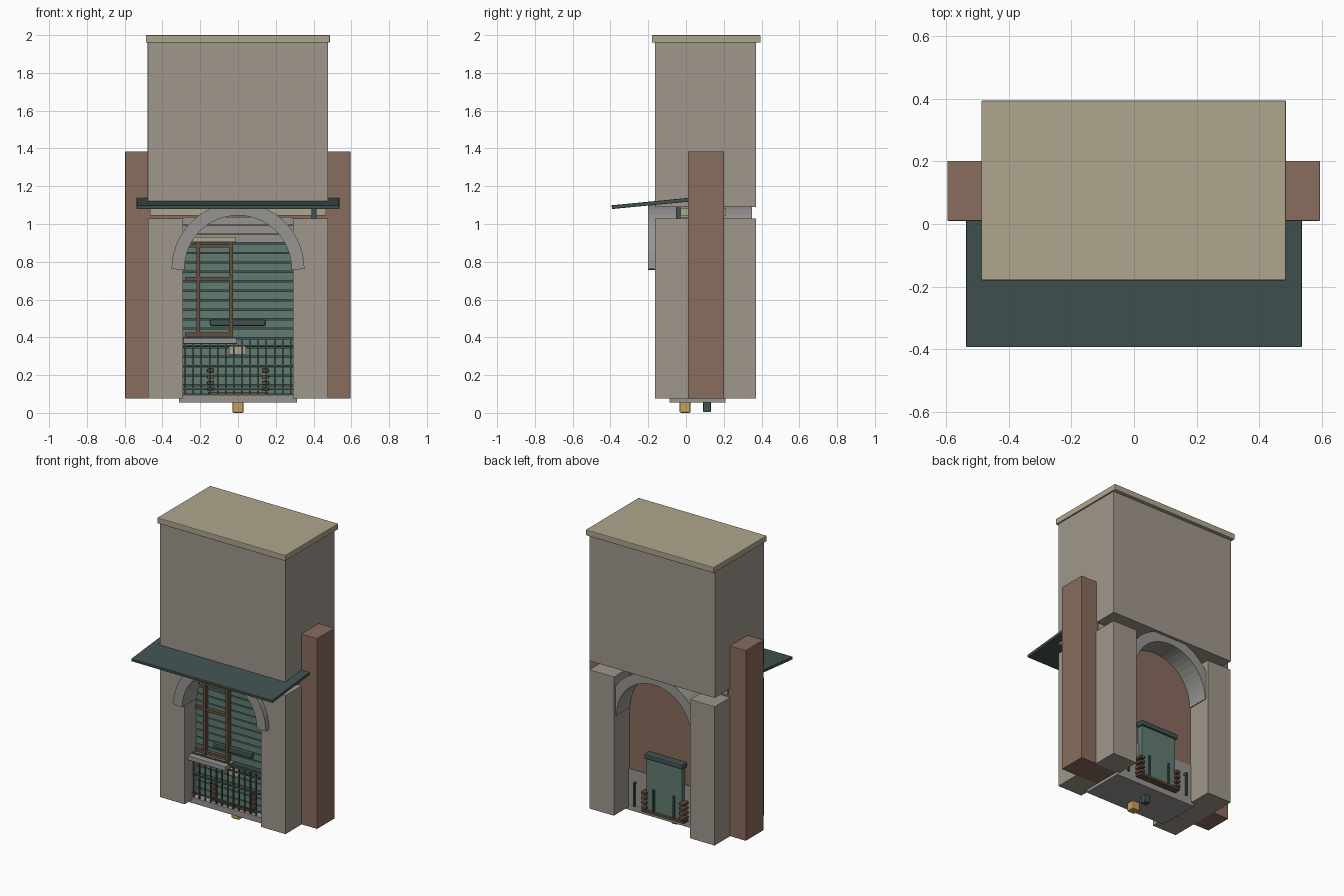
import bpy, math
from mathutils import Matrix

def mat(name, c):
    m = bpy.data.materials.new(name)
    m.diffuse_color = (*c, 1)
    return m

STONE = mat("stone", (.35, .31, .26))
GREY = mat("grey_stone", (.31, .30, .28))
CREAM = mat("cream", (.42, .38, .27))
BRICK = mat("brick", (.25, .15, .11))
GREEN = mat("green", (.12, .20, .165))
DARK = mat("dark_metal", (.055, .085, .085))
WOOD = mat("wood", (.13, .08, .05))
GOLD = mat("gold", (.55, .35, .11))

def box(name, x, y, z, m, bevel=0.0):
    """Box from three (min, max) ranges."""
    bpy.ops.mesh.primitive_cube_add(size=1)
    o = bpy.context.object
    o.name = name
    mid = [(r[0] + r[1]) / 2 for r in (x, y, z)]
    dim = [r[1] - r[0] for r in (x, y, z)]
    o.data.transform(Matrix.Diagonal((*dim, 1)))
    o.location = mid
    o.data.materials.append(m)
    if bevel:
        b = o.modifiers.new("bevel", 'BEVEL')
        b.width = bevel
        b.segments = 2
    return o

# main masonry
box("upper_block", (-.478, .476), (-.165, .37), (1.09, 1.965), STONE, .002)
box("roof_cap", (-.488, .486), (-.18, .395), (1.96, 2.0), CREAM, .004)
box("brick_wall", (-.597, .595), (.01, .202), (.075, 1.385), BRICK, .003)
for s in (-1, 1):
    box("pier", (min(s * .29, s * .477), max(s * .29, s * .477)), (-.165, .37), (.075, 1.03), STONE, .002)
box("lintel", (-.465, .465), (-.03, .212), (1.045, 1.085), CREAM)
box("lintel_post", (.39, .415), (-.052, -.03), (1.03, 1.11), DARK)
box("floor_slab", (-.312, .312), (-.088, .21), (.055, .095), GREY, .003)
box("rear_low_wall", (-.29, .29), (.19, .208), (.075, .34), GREY)

# stone arch of radial blocks
N = 23
for i in range(N):
    a = math.pi * (i + .5) / N
    r = .317
    o = box("arch_block", (-.034, .034), (-.2, .35), (-.024, .024), GREY)
    o.location = (r * math.cos(a), .075, .762 + r * math.sin(a))
    o.rotation_euler = (0, -a, 0)

# stepped panel above the shutter
for i in range(3):
    box("tympanum_strip", (-.29, .29), (-.045 + .008 * i, .02), (.902 + .046 * i, .945 + .046 * i), GREY)

# slatted shutter
box("shutter_back", (-.29, .29), (-.02, .02), (.095, .902), DARK)
n = 16
for i in range(n):
    z = .1 + i * .8 / n
    box("shutter_slat", (-.29, .29), (-.04, -.01), (z, z + .043), GREEN)

# awning, sloping to the front
aw = box("awning", (-.538, .535), (-.207, .207), (-.01, .01), DARK, .003)
aw.location = (0, -.187, 1.109)
aw.rotation_euler = (math.radians(5.5), 0, 0)

# wooden casement with sill
for x in (-.21, -.037):
    box("window_stile", (x - .01, x + .01), (-.068, -.04), (.395, .905), WOOD)
for z in (.415, .71, .885):
    box("window_rail", (-.28, -.027), (-.064, -.04), (z - .01, z + .01), WOOD)
box("window_head", (-.25, -.01), (-.085, -.04), (.905, .93), CREAM)
box("window_sill", (-.29, -.005), (-.13, -.03), (.365, .397), GREY, .004)

# railing grille
for i in range(14):
    x = -.28 + i * .56 / 13
    box("grille_bar", (x - .004, x + .004), (-.084, -.076), (.095, .4), DARK)
for z in (.125, .25, .355):
    box("grille_rail", (-.29, .29), (-.084, -.076), (z - .004, z + .004), DARK)
box("grille_top_rail", (-.29, .29), (-.088, -.072), (.388, .402), DARK)
box("plaque", (-.047, .043), (-.062, -.03), (.31, .352), CREAM)

# green cabinet running through the wall
box("cabinet", (-.135, .135), (0, .238), (.1, .465), GREEN, .004)
box("cabinet_lid", (-.148, .146), (-.06, .25), (.46, .495), DARK, .008)
box("cabinet_base", (-.16, .16), (-.06, .255), (.095, .11), WOOD)
for s in (-1, 1):
    for i in range(4):
        z = .115 + i * .033
        box("cabinet_bracket", (s * .145 - .018, s * .145 + .018), (-.06, .26), (z, z + .02), WOOD, .004)
    # rear rods and hooks
    box("rear_rod", (s * .077 - .006, s * .077 + .006), (.236, .25), (.1, .26), DARK)
    box("hook_stem", (s * .235 - .006, s * .235 + .006), (.222, .234), (.1, .26), DARK)
    box("hook_arm", (s * .235 - .006, s * .235 + .006), (.2, .234), (.25, .262), DARK)

# small feet under the floor
box("gold_foot", (-.03, .03), (-.034, .024), (0, .06), GOLD, .008)
box("dark_foot", (-.022, .022), (.09, .132), (.004, .06), DARK, .006)
